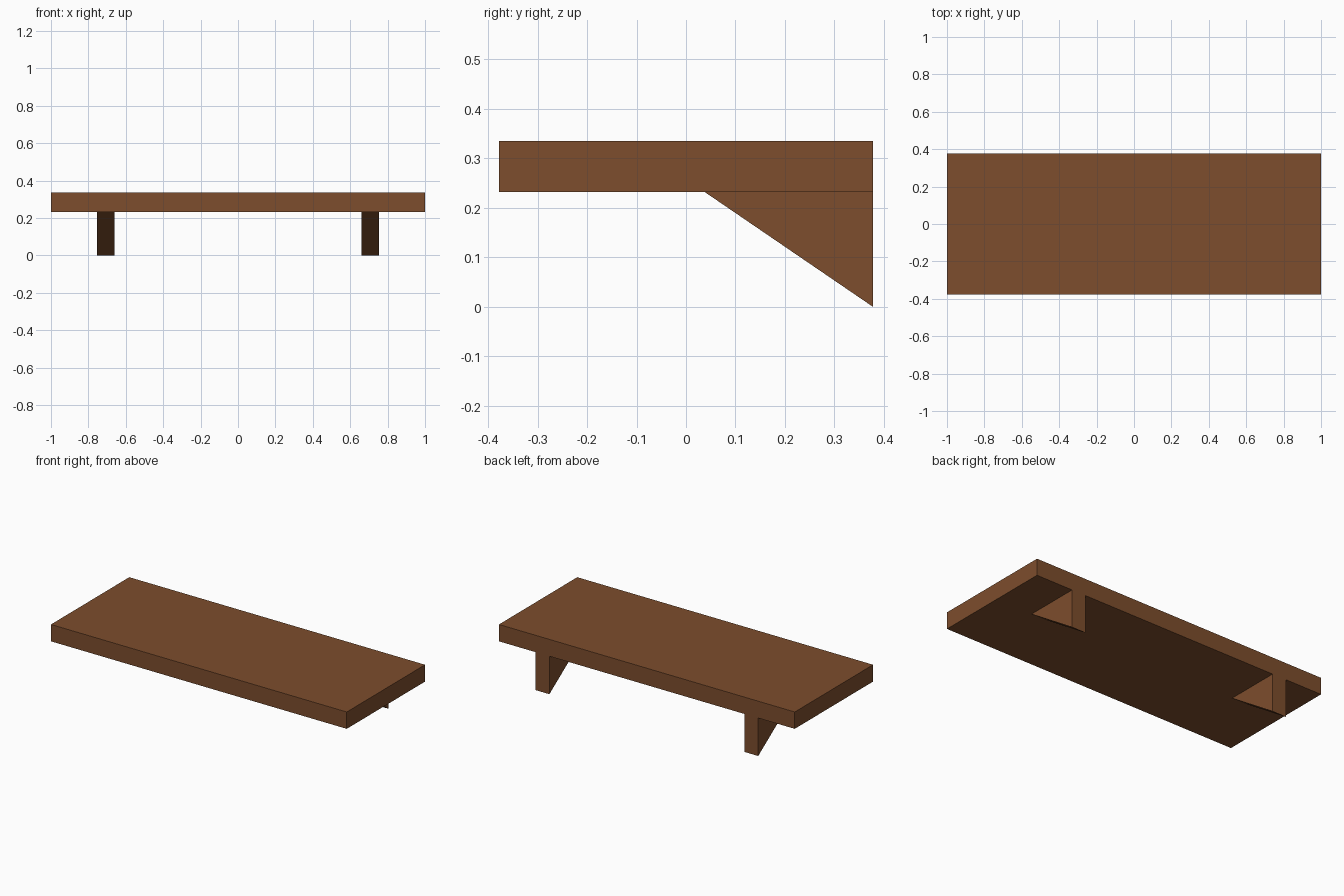
import bpy, bmesh

if "Cube" in bpy.data.objects:
    bpy.data.objects.remove(bpy.data.objects["Cube"])

wood = bpy.data.materials.new("brown_wood")
wood.diffuse_color = (0.205, 0.075, 0.026, 1.0)
wood.use_nodes = True
wood.node_tree.nodes["Principled BSDF"].inputs["Base Color"].default_value = wood.diffuse_color

HALF_DEPTH = 0.378
BOARD_BOTTOM, BOARD_TOP = 0.232, 0.335


def extrude_profile(name, profile, x0, x1):
    """Extrude a (y, z) side profile from x0 to x1."""
    bm = bmesh.new()
    face = bm.faces.new([bm.verts.new((x0, y, z)) for y, z in profile])
    ext = bmesh.ops.extrude_face_region(bm, geom=[face])
    verts = [g for g in ext["geom"] if isinstance(g, bmesh.types.BMVert)]
    bmesh.ops.translate(bm, verts=verts, vec=(x1 - x0, 0, 0))
    bmesh.ops.recalc_face_normals(bm, faces=bm.faces)
    mesh = bpy.data.meshes.new(name)
    bm.to_mesh(mesh)
    bm.free()
    mesh.materials.append(wood)
    obj = bpy.data.objects.new(name, mesh)
    bpy.context.collection.objects.link(obj)
    return obj


# Shelf board
extrude_profile("shelf_board", [(-HALF_DEPTH, BOARD_BOTTOM), (HALF_DEPTH, BOARD_BOTTOM),
                                (HALF_DEPTH, BOARD_TOP), (-HALF_DEPTH, BOARD_TOP)], -1, 1)

# Triangular wall brackets, flush with the back edge
bracket = [(0.038, BOARD_BOTTOM), (HALF_DEPTH, 0.0), (HALF_DEPTH, BOARD_BOTTOM)]
for side, x0 in (("left", -0.753), ("right", 0.659)):
    extrude_profile(side + "_bracket", bracket, x0, x0 + 0.094)
